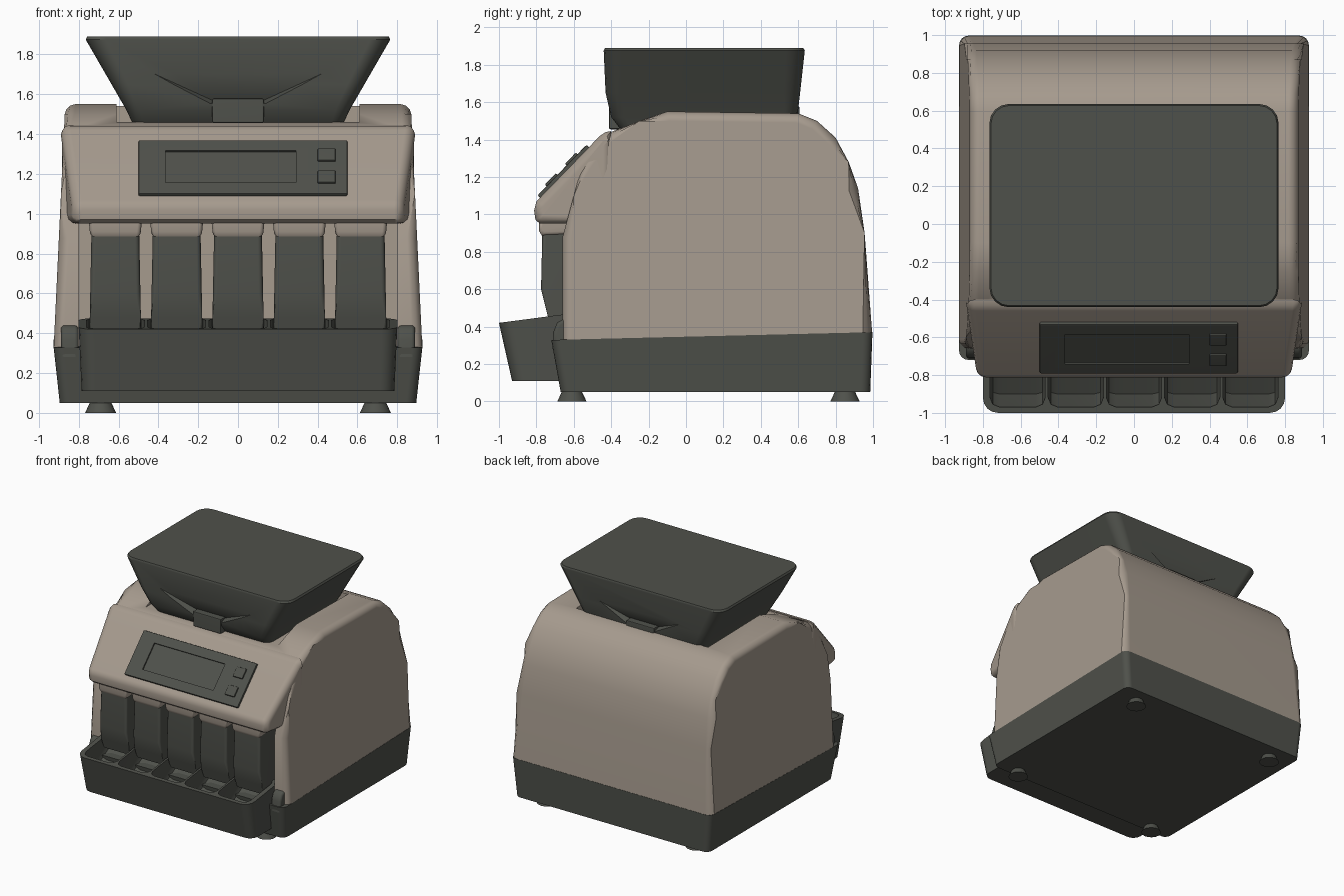
import bpy, bmesh, math
from mathutils import Vector, Matrix

if "Cube" in bpy.data.objects:
    bpy.data.objects.remove(bpy.data.objects["Cube"])


def material(name, rgb):
    m = bpy.data.materials.new(name)
    m.diffuse_color = (*rgb, 1)
    m.use_nodes = True
    m.node_tree.nodes["Principled BSDF"].inputs["Base Color"].default_value = m.diffuse_color
    return m


BEIGE = material("warm_beige", (0.38, 0.325, 0.27))
DARK = material("dark_grey", (0.078, 0.082, 0.07))
parts = []


def finish(name, bm, mat):
    bmesh.ops.recalc_face_normals(bm, faces=bm.faces)
    me = bpy.data.meshes.new(name)
    bm.to_mesh(me)
    bm.free()
    ob = bpy.data.objects.new(name, me)
    bpy.context.collection.objects.link(ob)
    if mat:
        me.materials.append(mat)
        parts.append(ob)
    return ob


def prism(name, prof, width, mat, bevel=0.0, keep_bottom=False, cx=0.0, seg=3):
    """Extrude a (y, z) profile symmetrically in x, rounding the two side outlines."""
    bm = bmesh.new()
    sides = [[bm.verts.new((cx + s * width(y, z), y, z)) for y, z in prof] for s in (-1, 1)]
    n = len(prof)
    for i in range(n):
        j = (i + 1) % n
        bm.faces.new((sides[0][i], sides[0][j], sides[1][j], sides[1][i]))
    caps = [bm.faces.new(s) for s in sides]
    if bevel:
        edges = [e for f in caps for e in f.edges
                 if not (keep_bottom and max(v.co.z for v in e.verts) < 0.4)]
        bmesh.ops.bevel(bm, geom=edges, offset=bevel, segments=seg, profile=0.5, affect='EDGES')
    return finish(name, bm, mat)


def loft(name, rings, mat, seg=4):
    """Loft rounded rectangles: (half_x, y_min, y_max, radius, z or z(y))."""
    bm = bmesh.new()
    loops = []
    for hx, y0, y1, r, z in rings:
        loop = []
        corners = [(hx - r, y1 - r), (r - hx, y1 - r), (r - hx, y0 + r), (hx - r, y0 + r)]
        for q, (cx, cy) in enumerate(corners):
            for k in range(seg + 1):
                a = math.pi / 2 * (q + k / seg)
                x, y = cx + r * math.cos(a), cy + r * math.sin(a)
                loop.append(bm.verts.new((x, y, z(y) if callable(z) else z)))
        loops.append(loop)
    n = len(loops[0])
    for a, b in zip(loops, loops[1:]):
        for i in range(n):
            bm.faces.new((a[i], a[(i + 1) % n], b[(i + 1) % n], b[i]))
    bm.faces.new(loops[0])
    bm.faces.new(loops[-1])
    return finish(name, bm, mat)


def box(name, lo, hi, mat, bevel=0.0, matrix=None):
    lo, hi = Vector(lo), Vector(hi)
    bm = bmesh.new()
    bmesh.ops.create_cube(bm, size=1)
    for v in bm.verts:
        v.co = Vector([a + (c + 0.5) * (b - a) for a, b, c in zip(lo, hi, v.co)])
    if bevel:
        bmesh.ops.bevel(bm, geom=bm.edges[:], offset=bevel, segments=2, profile=0.5, affect='EDGES')
    if matrix:
        bm.transform(matrix)
    return finish(name, bm, mat)


def cut(ob, cutter):
    """Subtract the cutter and discard it."""
    mod = ob.modifiers.new("cut", 'BOOLEAN')
    mod.object, mod.solver = cutter, 'EXACT'
    dg = bpy.context.evaluated_depsgraph_get()
    me = bpy.data.meshes.new_from_object(ob.evaluated_get(dg))
    ob.modifiers.clear()
    ob.data = me
    bpy.data.objects.remove(cutter)


# Main shell with front recess and top well
shell = prism("body_shell", [
    (-0.66, 0.33), (-0.66, 0.88), (-0.60, 1.10), (-0.55, 1.28), (-0.44, 1.425), (-0.25, 1.50),
    (-0.10, 1.55), (0.60, 1.54), (0.70, 1.50), (0.80, 1.41), (0.87, 1.28), (0.92, 1.14),
    (0.955, 0.90), (0.995, 0.37)],
    lambda y, z: 0.925 - 0.055 * (z - 0.34) / 1.16, BEIGE, 0.05, True)
cut(shell, box("recess_cutter", (-0.8, -0.9, 0.2), (0.8, -0.55, 0.955), None))
cut(shell, box("well_cutter", (-0.61, -0.36, 1.46), (0.61, 0.58, 1.8), None))

# Overhanging front hood
prism("front_hood", [
    (-0.40, 0.95), (-0.78, 0.95), (-0.805, 0.97), (-0.812, 1.02), (-0.80, 1.07),
    (-0.46, 1.42), (-0.43, 1.44), (-0.40, 1.445)],
    lambda y, z: 0.80 + 0.15 * (y + 0.81) + 0.03, BEIGE, 0.045)

# Base with sloping top seam
seam = lambda y: 0.33 + 0.04 * (y + 0.66) / 1.655
loft("base", [(0.895, -0.67, 0.985, 0.05, 0.05), (0.926, -0.72, 0.997, 0.05, seam)], DARK)
for s, side in ((-1, "left"), (1, "right")):
    prism(f"base_shoulder_{side}", [(-0.715, 0.28), (-0.71, 0.37), (-0.69, 0.42), (-0.65, 0.445),
                                    (-0.58, 0.445), (-0.58, 0.28)],
          lambda y, z: 0.045, DARK, 0.02, cx=s * 0.845)

# Feet
for x in (-0.69, 0.69):
    for y in (-0.61, 0.85):
        bm = bmesh.new()
        bmesh.ops.create_cone(bm, cap_ends=True, segments=16, radius1=0.078, radius2=0.05, depth=0.06,
                              matrix=Matrix.Translation((x, y, 0.03)))
        finish("foot", bm, DARK)

# Coin tray with five compartments
rim = lambda y: 0.42 + 0.055 * (y + 1) / 0.42
tray = loft("coin_tray", [(0.785, -0.93, -0.58, 0.07, 0.11), (0.80, -1.0, -0.58, 0.08, rim)], DARK)
for i in range(5):
    cx = (i - 2) * 0.308
    cell = prism("cell_cutter", [(-0.975, 0.60), (-0.968, 0.40), (-0.90, 0.19), (-0.60, 0.36), (-0.60, 0.60)],
                 lambda y, z: 0.146, None, 0.05, cx=cx, seg=2)
    cut(tray, cell)

# Chutes and their caps
for i in range(5):
    cx = (i - 2) * 0.308
    prism("chute", [(-0.54, 0.40), (-0.725, 0.40), (-0.745, 0.48), (-0.775, 0.60), (-0.768, 0.91), (-0.54, 0.91)],
          lambda y, z: 0.13 - 0.02 * (z - 0.4), DARK, 0.022, cx=cx)
    prism("chute_cap", [(-0.54, 0.895), (-0.77, 0.885), (-0.785, 0.91), (-0.785, 0.97), (-0.54, 0.97)],
          lambda y, z: 0.125 + 0.1 * (z - 0.88), BEIGE, 0.02, cx=cx)

# Control panel on the sloping hood
slope = math.atan2(0.35, 0.34)
frame = Matrix.Translation((0, -0.65, 1.2245)) @ Matrix.Rotation(slope, 4, 'X')
panel = box("control_panel", (-0.5, -0.188, -0.02), (0.55, 0.188, 0.018), DARK, 0.008, frame)
cut(panel, box("screen_cutter", (-0.365, -0.112, 0.006), (0.29, 0.112, 0.1), None, 0, frame))
for v in (-0.077, 0.077):
    box("panel_button", (0.40, v - 0.042, 0.0), (0.49, v + 0.042, 0.03), DARK, 0.006, frame)

# Hopper with inward-folded pockets front and back
hopper = loft("hopper", [
    (0.53, -0.35, 0.56, 0.06, 1.455), (0.56, -0.40, 0.595, 0.07, 1.52), (0.635, -0.43, 0.61, 0.085, 1.65),
    (0.765, -0.44, 0.635, 0.10, 1.875), (0.757, -0.432, 0.627, 0.095, 1.89)], DARK)
mid = 0.0975
for s in (-1, 1):
    bm = bmesh.new()
    for x, d, z in ((0.60, 0.58, 1.785), (0.15, 0.58, 1.53), (0.13, 0.45, 1.57)):
        for sx in (-1, 1):
            bm.verts.new((sx * x, mid + s * d, z))
    bmesh.ops.convex_hull(bm, input=bm.verts)
    cut(hopper, finish("pocket_cutter", bm, None))
    ys = sorted((mid + s * 0.40, mid + s * 0.51))
    box("hopper_tab", (-0.13, ys[0], 1.455), (0.13, ys[1], 1.58), DARK, 0.01)

# Smooth shading with sharp creases
for ob in parts:
    ob.data.polygons.foreach_set("use_smooth", [True] * len(ob.data.polygons))
    ob.data.set_sharp_from_angle(angle=math.radians(35))
    ob.modifiers.new("normals", 'WEIGHTED_NORMAL').keep_sharp = True
